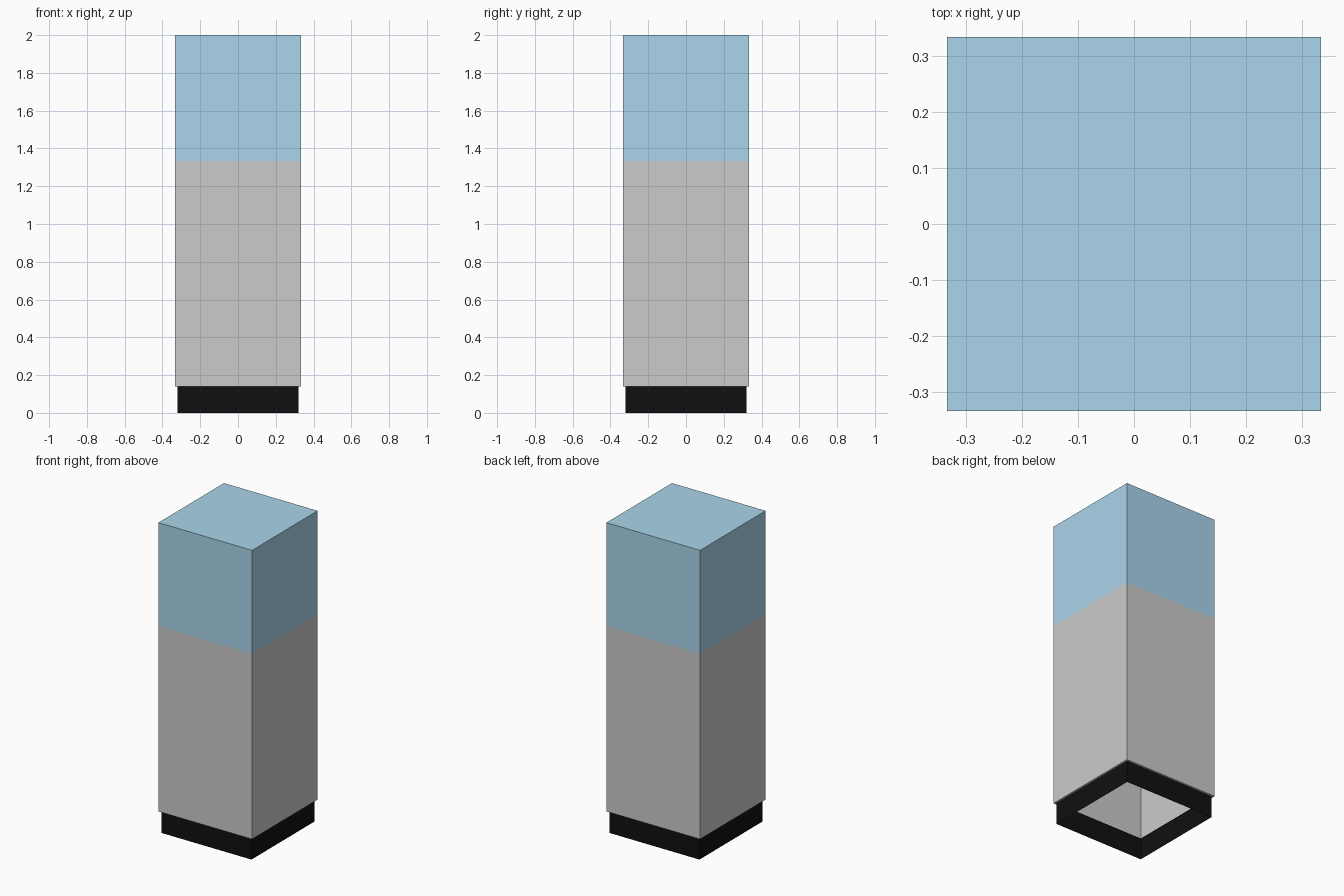
import bpy, bmesh

if "Cube" in bpy.data.objects:
    bpy.data.objects.remove(bpy.data.objects["Cube"])


def material(name, rgb):
    mat = bpy.data.materials.new(name)
    mat.diffuse_color = (*rgb, 1)
    mat.use_nodes = True
    mat.node_tree.nodes["Principled BSDF"].inputs["Base Color"].default_value = mat.diffuse_color
    return mat


def square_shell(name, profile, cap=False, mat=None):
    """Stack of square rings from (half width, z) pairs, open at the bottom."""
    bm = bmesh.new()
    rings = [[bm.verts.new((sx * h, sy * h, z))
              for sx, sy in ((-1, -1), (1, -1), (1, 1), (-1, 1))]
             for h, z in profile]
    for low, high in zip(rings, rings[1:]):
        for i in range(4):
            j = (i + 1) % 4
            bm.faces.new((low[i], low[j], high[j], high[i]))
    if cap:
        bm.faces.new(rings[-1])
    mesh = bpy.data.meshes.new(name)
    bm.to_mesh(mesh)
    bm.free()
    obj = bpy.data.objects.new(name, mesh)
    bpy.context.collection.objects.link(obj)
    if mat:
        mesh.materials.append(mat)
    return obj


HALF, FOOT, SPLIT, BASE = 1 / 3, 0.32, 4 / 3, 0.14

# Recessed black foot, hollow underneath
square_shell("foot", [(FOOT, 0), (FOOT, BASE)],
             mat=material("black", (0.005, 0.005, 0.005)))

# Grey column with a narrow ledge over the foot
square_shell("column", [(FOOT, BASE), (HALF, BASE), (HALF, SPLIT)])

# Blue upper block with a flat top
square_shell("upper_block", [(HALF, SPLIT), (HALF, 2)], cap=True,
             mat=material("blue", (0.40, 0.66, 0.83)))
